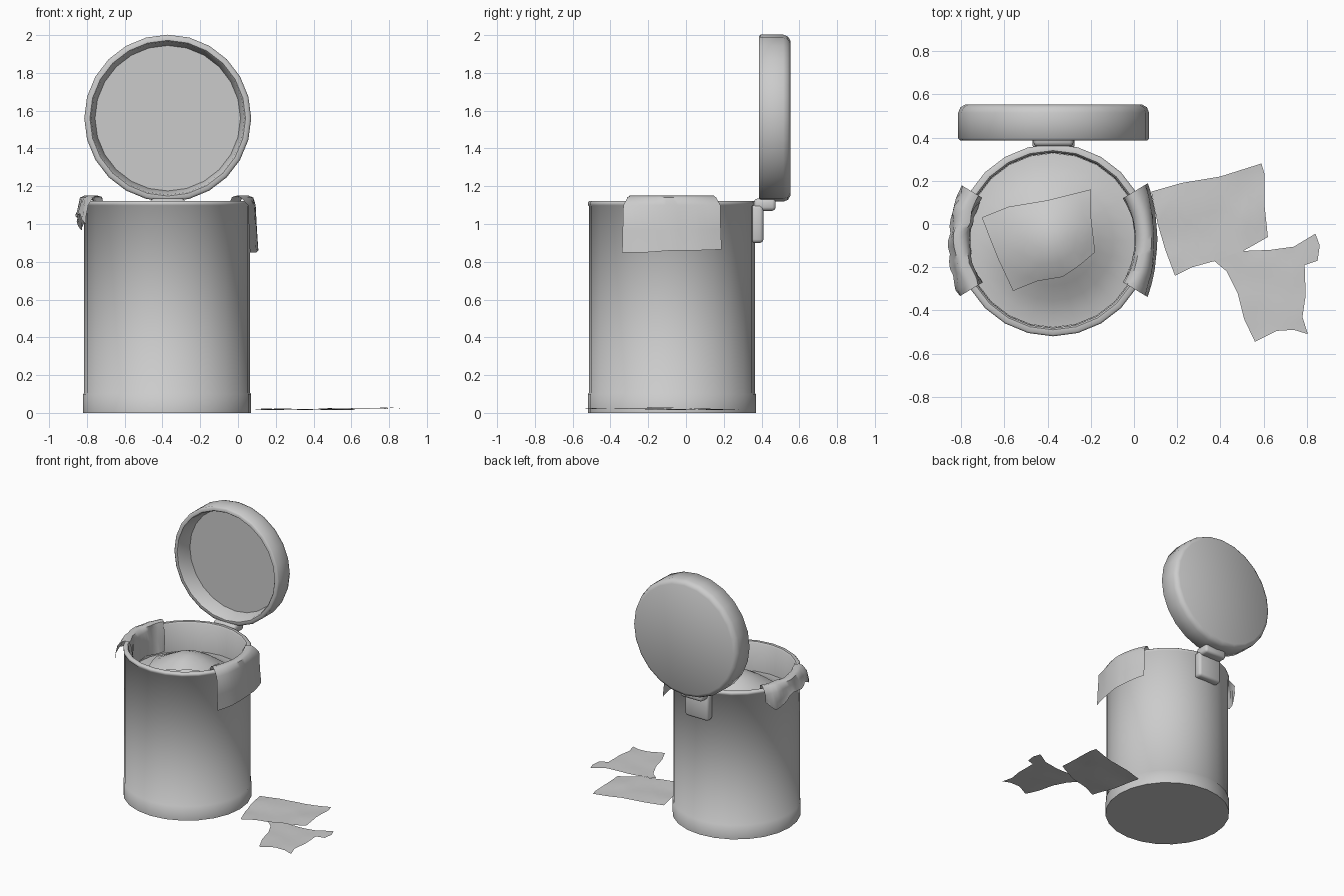
import bpy, bmesh, math
from mathutils import Vector, noise

if "Cube" in bpy.data.objects:
    bpy.data.objects.remove(bpy.data.objects["Cube"])

CX, CY = -0.375, -0.075      # bin axis
SEG = 24


def finish(name, bm, angle=50):
    bmesh.ops.remove_doubles(bm, verts=bm.verts, dist=1e-4)
    bmesh.ops.recalc_face_normals(bm, faces=bm.faces)
    me = bpy.data.meshes.new(name)
    bm.to_mesh(me)
    bm.free()
    ob = bpy.data.objects.new(name, me)
    bpy.context.collection.objects.link(ob)
    bpy.ops.object.select_all(action='DESELECT')
    ob.select_set(True)
    bpy.context.view_layer.objects.active = ob
    bpy.ops.object.shade_smooth_by_angle(angle=math.radians(angle))
    return ob


def lathe(name, profile, place):
    """Revolve (radius, height) points; place(a, b, h) maps to world."""
    bm = bmesh.new()
    rings = []
    for r, h in profile:
        ring = []
        for i in range(SEG):
            t = 2 * math.pi * i / SEG
            ring.append(bm.verts.new(place(r * math.cos(t), r * math.sin(t), h)))
        rings.append(ring)
    for lo, hi in zip(rings, rings[1:]):
        for i in range(SEG):
            j = (i + 1) % SEG
            bm.faces.new((lo[i], lo[j], hi[j], hi[i]))
    for (r, _), ring in ((profile[0], rings[0]), (profile[-1], rings[-1])):
        bm.faces.new(ring)
    return finish(name, bm)


def upright(a, b, h):
    return (CX + a, CY + b, h)


def mound(r):
    return 0.90 + 0.08 * (1 + math.cos(math.pi * min(r / 0.41, 1)))


# bin body with base band, rolled rim and inner wall
lathe("bin_body", [(0.445, 0), (0.445, 0.10), (0.439, 0.105), (0.439, 1.095),
                   (0.445, 1.10), (0.445, 1.115), (0.437, 1.122), (0.415, 1.122),
                   (0.407, 1.112), (0.405, 0.86)], upright)

# heaped contents
lathe("contents_mound", [(0.404, 0.87)] +
      [(r, mound(r)) for r in (0.404, 0.35, 0.28, 0.21, 0.14, 0.07, 0.015)], upright)

# open lid, hollow side to the front
lathe("lid", [(0.385, 0.50), (0.405, 0.395), (0.412, 0.386), (0.432, 0.386),
              (0.442, 0.395), (0.442, 0.515), (0.432, 0.54), (0.41, 0.553)],
      lambda a, b, h: (-0.372 + a, h, 1.56 + b))


def block(name, x, y, z, bevel):
    bm = bmesh.new()
    bmesh.ops.create_cube(bm, size=1)
    for v in bm.verts:
        v.co = [c[0] + (v.co[i] + 0.5) * (c[1] - c[0]) for i, c in enumerate((x, y, z))]
    bmesh.ops.bevel(bm, geom=bm.edges[:], offset=bevel, segments=2, profile=0.5, affect='EDGES')
    return finish(name, bm)


# hinge
block("hinge_plate", (-0.47, -0.275), (0.345, 0.41), (0.90, 1.10), 0.018)
block("hinge_arm", (-0.465, -0.28), (0.36, 0.475), (1.07, 1.135), 0.018)


def sheet(name, outline, height):
    """Crumpled loose sheet from an outline, laid on height(x, y)."""
    bm = bmesh.new()
    bm.faces.new([bm.verts.new((x, y, 0)) for x, y in outline])
    bmesh.ops.triangulate(bm, faces=bm.faces[:])
    bmesh.ops.subdivide_edges(bm, edges=bm.edges[:], cuts=4, use_grid_fill=True)
    for v in bm.verts:
        v.co.z = height(v.co.x, v.co.y) + 0.007 * noise.noise(Vector((v.co.x * 7, v.co.y * 7, 2)))
    return finish(name, bm)


# loose papers on the ground and on the heap
sheet("ground_paper_back", [(0.08, 0.15), (0.22, 0.19), (0.40, 0.22), (0.59, 0.28),
                            (0.605, 0.23), (0.605, 0.08), (0.62, -0.06), (0.55, -0.10),
                            (0.46, -0.15), (0.36, -0.175), (0.27, -0.20), (0.19, -0.24),
                            (0.145, -0.12), (0.11, 0.0)], lambda x, y: 0.019)
sheet("ground_paper_front", [(0.37, -0.17), (0.50, -0.125), (0.63, -0.12), (0.74, -0.105),
                             (0.84, -0.045), (0.86, -0.10), (0.85, -0.17), (0.79, -0.19),
                             (0.795, -0.33), (0.78, -0.43), (0.805, -0.51), (0.74, -0.49),
                             (0.66, -0.495), (0.56, -0.545), (0.51, -0.44), (0.48, -0.32),
                             (0.43, -0.22)], lambda x, y: 0.025)
sheet("heap_paper", [(-0.705, 0.03), (-0.58, 0.08), (-0.40, 0.11), (-0.20, 0.16),
                     (-0.20, 0.04), (-0.18, -0.13), (-0.25, -0.19), (-0.33, -0.245),
                     (-0.45, -0.265), (-0.56, -0.31), (-0.63, -0.16)],
      lambda x, y: mound(math.hypot(x - CX, y - CY)) + 0.014)


def drape(name, facing, bottoms, inner, flare, crumple):
    """Sheet folded over the rim; bottoms are outer hem heights along the arc."""
    bm = bmesh.new()
    n = 16
    rows = []
    for i in range(n + 1):
        u = i / n
        t = 2 * u - 1
        ang = math.radians(facing + 31 * t)
        k = u * (len(bottoms) - 1)
        j = min(int(k), len(bottoms) - 2)
        zb = bottoms[j] + (bottoms[j + 1] - bottoms[j]) * (k - j)
        outer = 0.474 + flare * t * t
        path = [(inner, 0.92), (inner, 1.03), (inner + 0.005, 1.11), (0.40, 1.143),
                (0.43, 1.15), (0.455, 1.14), (outer - 0.006, 1.10),
                (outer, (1.08 + zb) / 2), (outer + 0.008, zb)]
        row = []
        for r, z in path:
            r += crumple * noise.noise(Vector((u * 7, z * 12, r * 4)))
            row.append(bm.verts.new((CX + r * math.cos(ang), CY + r * math.sin(ang), z)))
        rows.append(row)
    for a, b in zip(rows, rows[1:]):
        for q in range(len(a) - 1):
            bm.faces.new((a[q], b[q], b[q + 1], a[q + 1]))
    return finish(name, bm)


# papers hanging over the rim
drape("rim_paper_right", 0, (0.85, 0.85, 0.86, 0.86, 0.865), 0.378, 0.03, 0.004)
drape("rim_paper_left", 180, (1.05, 0.96, 1.0, 1.05, 1.03, 1.06, 1.0), 0.385, 0.02, 0.02)
